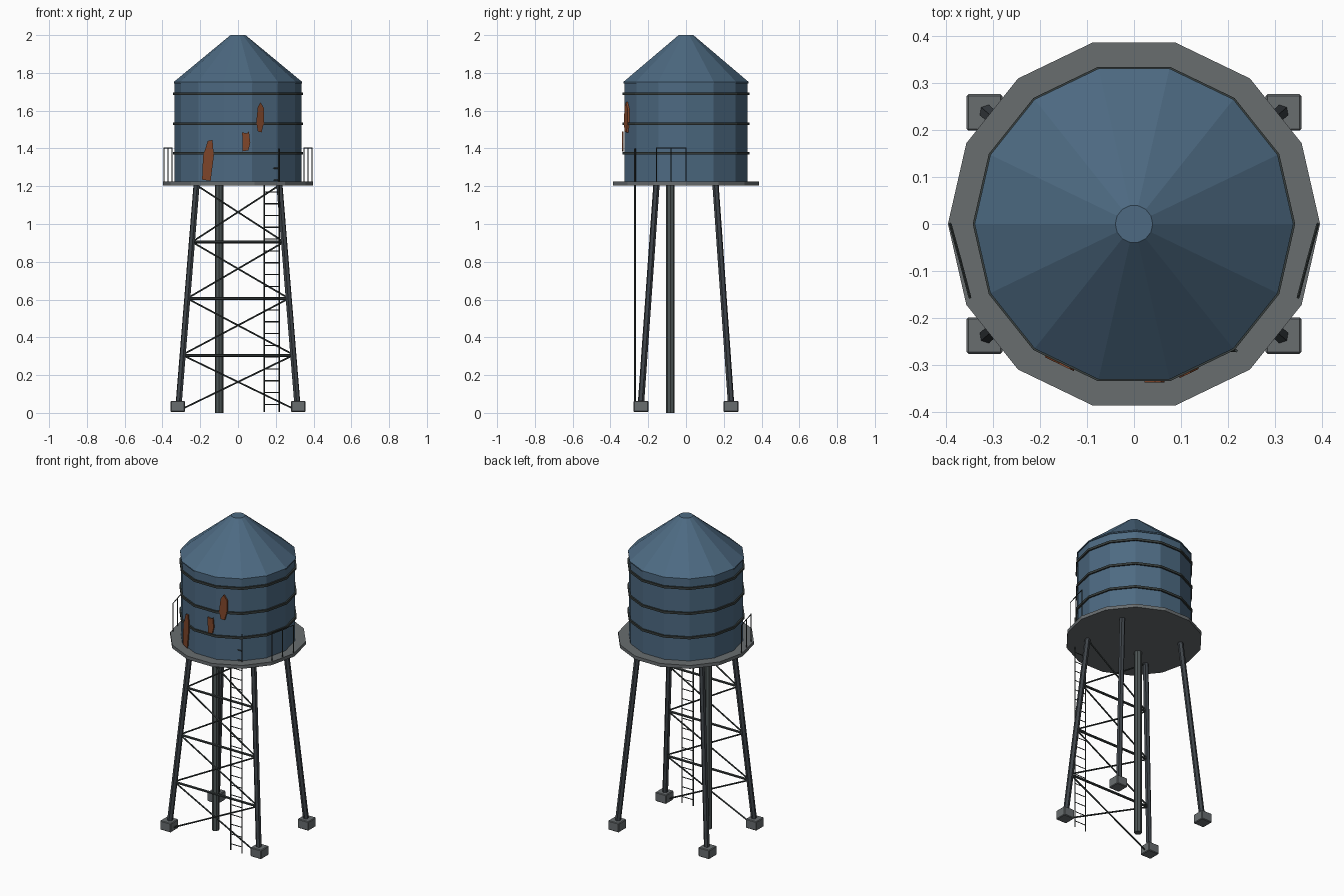
import bpy, bmesh, math
from mathutils import Vector

if "Cube" in bpy.data.objects:
    bpy.data.objects.remove(bpy.data.objects["Cube"])


def mat(name, r, g, b):
    m = bpy.data.materials.new(name)
    # convert display values to linear
    lin = [((c / 255 + 0.055) / 1.055) ** 2.4 for c in (r, g, b)]
    m.diffuse_color = (*lin, 1)
    m.use_nodes = True
    m.node_tree.nodes["Principled BSDF"].inputs["Base Color"].default_value = m.diffuse_color
    return m


BLUE = mat("tank blue", 77, 106, 130)
GREY = mat("concrete grey", 104, 109, 111)
STEEL = mat("dark steel", 62, 68, 73)
IRON = mat("brace iron", 54, 61, 60)
PIPE = mat("pipe grey", 78, 86, 86)
RUST = mat("rust", 128, 70, 42)


def finish(bm, name, m):
    bmesh.ops.recalc_face_normals(bm, faces=bm.faces)
    me = bpy.data.meshes.new(name)
    bm.to_mesh(me)
    bm.free()
    me.materials.append(m)
    ob = bpy.data.objects.new(name, me)
    bpy.context.collection.objects.link(ob)
    return ob


def lathe(name, profile, n, m):
    """Closed solid of revolution, a vertex on the x axis."""
    bm = bmesh.new()
    rings = [[bm.verts.new((r * math.cos(2 * math.pi * i / n),
                            r * math.sin(2 * math.pi * i / n), z))
              for i in range(n)] for r, z in profile]
    for a, b in zip(rings, rings[1:]):
        for i in range(n):
            j = (i + 1) % n
            bm.faces.new((a[i], a[j], b[j], b[i]))
    bm.faces.new(rings[0])
    bm.faces.new(rings[-1])
    return finish(bm, name, m)


def rods(name, segs, r, n, m):
    """Straight rods between pairs of points."""
    bm = bmesh.new()
    for p, q in segs:
        p, q = Vector(p), Vector(q)
        d = q - p
        mx = d.to_track_quat('Z', 'Y').to_matrix().to_4x4()
        mx.translation = (p + q) / 2
        bmesh.ops.create_cone(bm, cap_ends=True, segments=n, radius1=r,
                              radius2=r, depth=d.length, matrix=mx)
    return finish(bm, name, m)


# tank, roof, hoops and deck
N = 14
R = 0.335
lathe("tank_wall", [(R, 1.22), (R, 1.75)], N, BLUE)
lathe("roof", [(0.34, 1.745), (0.34, 1.752), (0.04, 2.0)], N, BLUE)
for k, z in enumerate((1.375, 1.53, 1.69)):
    lathe(f"tank_hoop_{k + 1}", [(0.334, z - .007), (0.344, z - .007),
                                 (0.344, z + .007), (0.334, z + .007)], N, IRON)
lathe("deck", [(0.397, 1.205), (0.397, 1.226)], N, GREY)


# legs and footings
def leg_at(sx, sy, z):
    t = z / 1.2
    return Vector((sx * (0.318 - 0.098 * t), sy * (0.242 - 0.085 * t), z))


for sx, a in ((-1, "left"), (1, "right")):
    for sy, b in ((-1, "front"), (1, "back")):
        rods(f"{b}_{a}_leg", [(leg_at(sx, sy, 0.03), leg_at(sx, sy, 1.21))],
             0.017, 6, STEEL)
        bm = bmesh.new()
        bmesh.ops.create_cube(bm, size=1)
        bmesh.ops.scale(bm, vec=(0.076, 0.078, 0.058), verts=bm.verts)
        bmesh.ops.translate(bm, vec=(sx * 0.319, sy * 0.238, 0.034), verts=bm.verts)
        bmesh.ops.bevel(bm, geom=bm.edges[:], offset=0.004, segments=1,
                        affect='EDGES')
        finish(bm, f"{b}_{a}_footing", GREY)

# bracing on the front side only
rods("front_crossbars", [(leg_at(-1, -1, z), leg_at(1, -1, z))
                         for z in (0.305, 0.605, 0.905)], 0.008, 6, IRON)
diag = []
for k in range(4):
    z0, z1 = 0.01 + 0.298 * k, 0.305 + 0.3 * k
    for s in (-1, 1):
        diag.append((leg_at(s, -1, z0), leg_at(-s, -1, z1)))
rods("front_diagonals", diag, 0.005, 5, IRON)

# supply pipe
rods("supply_pipe", [((-0.1, -0.083, 0.0), (-0.1, -0.083, 1.21))], 0.022, 8, PIPE)

# ladder
LY = -0.27
rods("ladder_rails", [((x, LY, 0.005), (x, LY, 1.4)) for x in (0.138, 0.218)],
     0.004, 4, IRON)
rods("ladder_rungs", [((0.138, LY, 0.045 + 0.0625 * k), (0.218, LY, 0.045 + 0.0625 * k))
                      for k in range(21)], 0.003, 4, IRON)

# short guard rails at both sides of the deck
for s, a in ((-1, "left"), (1, "right")):
    pts = [(s * 0.392, 0), (s * 0.37, -0.08), (s * 0.35, -0.157)]
    segs = [((x, y, 1.22), (x, y, 1.405)) for x, y in pts]
    segs += [((*p, 1.403), (*q, 1.403)) for p, q in zip(pts, pts[1:])]
    rods(f"{a}_guard_rail", segs, 0.003, 4, IRON)


# rust patches: thin plates lying on the wall facets
def patch(name, ang, outline):
    n = Vector((math.cos(ang), math.sin(ang), 0))
    d = R * math.cos(math.pi / N)
    bm = bmesh.new()

    def pt(x, z, off):
        return bm.verts.new((x, (d + off - n.x * x) / n.y, z))
    f = bm.faces.new([pt(x, z, 0.012) for x, z in outline])
    g = bm.faces.new([pt(x, z, 0.003) for x, z in outline])
    fv, gv = f.verts[:], g.verts[:]
    for i in range(len(fv)):
        j = (i + 1) % len(fv)
        bm.faces.new((fv[i], fv[j], gv[j], gv[i]))
    finish(bm, name, RUST)


FRONT = -math.pi / 2
STEP = 2 * math.pi / N
patch("rust_patch_low", FRONT - STEP,
      [(-0.19, 1.235), (-0.145, 1.228), (-0.128, 1.36), (-0.135, 1.445),
       (-0.16, 1.44), (-0.185, 1.36)])
patch("rust_patch_middle", FRONT,
      [(0.025, 1.385), (0.055, 1.39), (0.065, 1.43), (0.058, 1.49),
       (0.045, 1.48), (0.022, 1.485)])
patch("rust_patch_high", FRONT + STEP,
      [(0.105, 1.49), (0.125, 1.485), (0.138, 1.54), (0.138, 1.61),
       (0.12, 1.645), (0.105, 1.62), (0.097, 1.54)])
